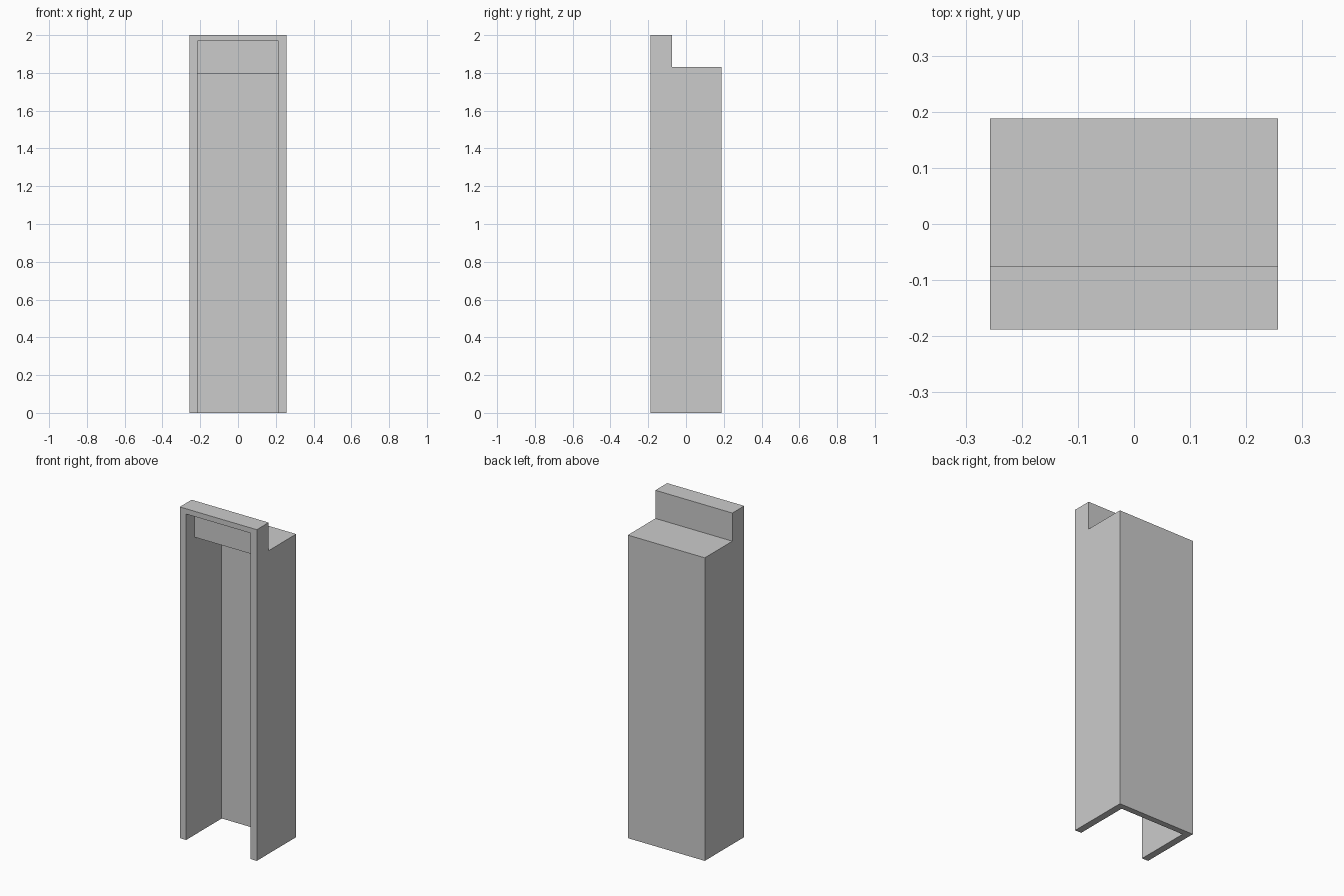
import bpy
import bmesh

if "Cube" in bpy.data.objects:
    bpy.data.objects.remove(bpy.data.objects["Cube"])


def extrude_profile(name, profile, half_width):
    """Extrude a side profile of (y, z) points symmetrically along x."""
    bm = bmesh.new()
    face = bm.faces.new([bm.verts.new((-half_width, y, z)) for y, z in profile])
    result = bmesh.ops.extrude_face_region(bm, geom=[face])
    moved = [v for v in result["geom"] if isinstance(v, bmesh.types.BMVert)]
    bmesh.ops.translate(bm, verts=moved, vec=(2 * half_width, 0, 0))
    bmesh.ops.recalc_face_normals(bm, faces=bm.faces)
    mesh = bpy.data.meshes.new(name)
    bm.to_mesh(mesh)
    bm.free()
    obj = bpy.data.objects.new(name, mesh)
    bpy.context.collection.objects.link(obj)
    return obj


def stepped_profile(front, step, back, bottom, shoulder, top):
    return [(front, bottom), (back, bottom), (back, shoulder),
            (step, shoulder), (step, top), (front, top)]


# Outer casing with a raised front lip
casing = extrude_profile(
    "casing", stepped_profile(-0.188, -0.075, 0.188, 0, 1.83, 2.0), 0.257)

# Stepped cavity, open at the front and bottom
cutter = extrude_profile(
    "cavity_cutter", stepped_profile(-0.3, -0.106, 0.152, -0.1, 1.797, 1.968), 0.215)
cutter.hide_render = True

# Hollow the casing, then discard the cutter
hollow = casing.modifiers.new("hollow", "BOOLEAN")
hollow.operation = "DIFFERENCE"
hollow.solver = "EXACT"
hollow.object = cutter
bpy.context.view_layer.objects.active = casing
casing.select_set(True)
bpy.ops.object.modifier_apply(modifier=hollow.name)
bpy.data.objects.remove(cutter)
